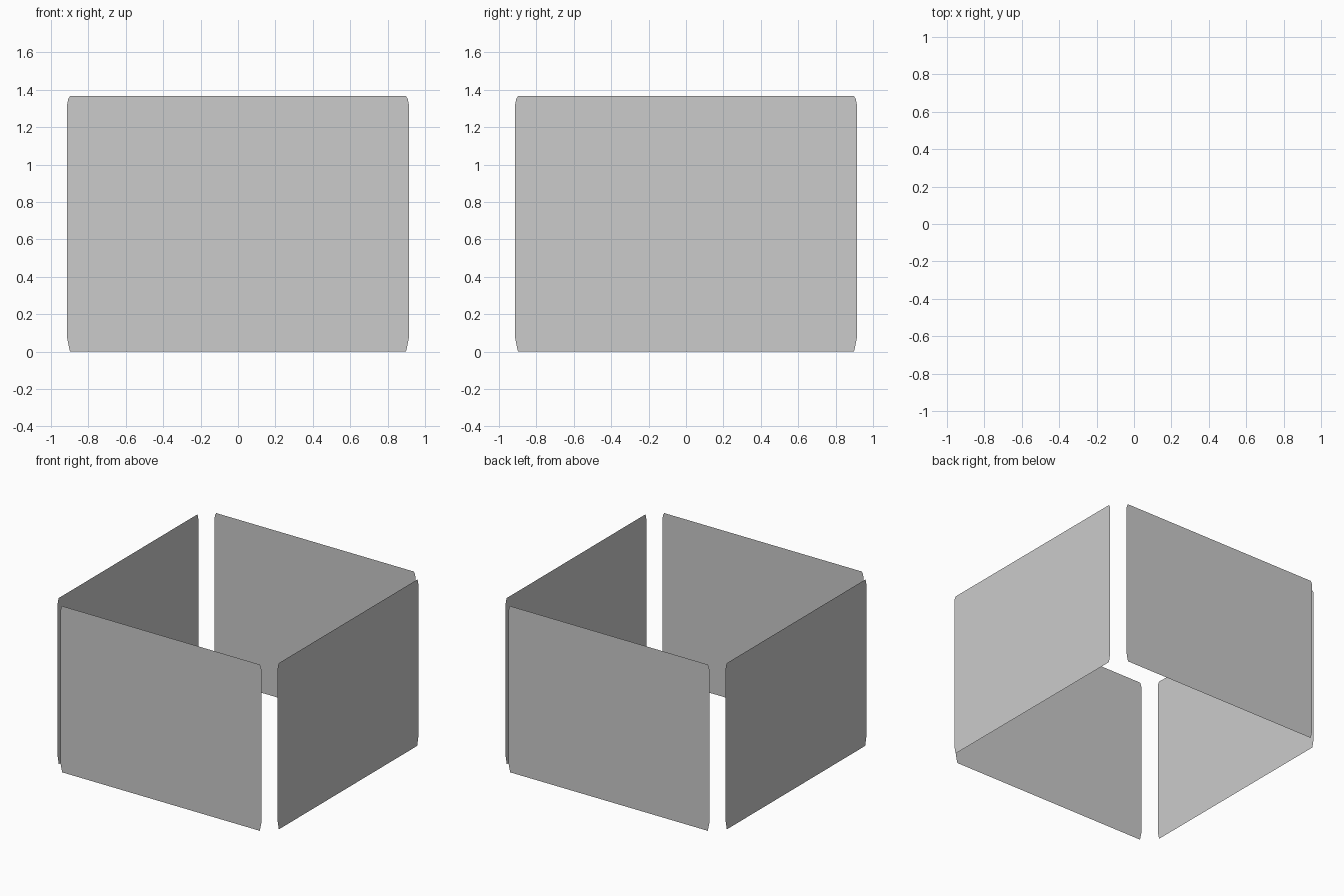
import bpy
import math
from mathutils import Matrix

if "Cube" in bpy.data.objects:
    bpy.data.objects.remove(bpy.data.objects["Cube"])

# Right half of the panel outline (x, z): nearly square with clipped corners
HALF = [(0.898, 0.0), (0.904, 0.025), (0.913, 0.07),
        (0.913, 1.325), (0.908, 1.35), (0.898, 1.366)]
OUTLINE = HALF + [(-x, z) for x, z in reversed(HALF)]


def panel(name, angle):
    """Flat single-sheet wall, one unit out from the centre, facing outward."""
    mesh = bpy.data.meshes.new(name)
    verts = [(x, -1.0, z) for x, z in OUTLINE]
    mesh.from_pydata(verts, [], [list(range(len(verts)))])
    mesh.transform(Matrix.Rotation(math.radians(angle), 4, 'Z'))
    mesh.update()
    obj = bpy.data.objects.new(name, mesh)
    bpy.context.collection.objects.link(obj)
    return obj


# Four walls around an open square
for i, side in enumerate(("front", "right", "back", "left")):
    panel(side + "_panel", 90 * i)
